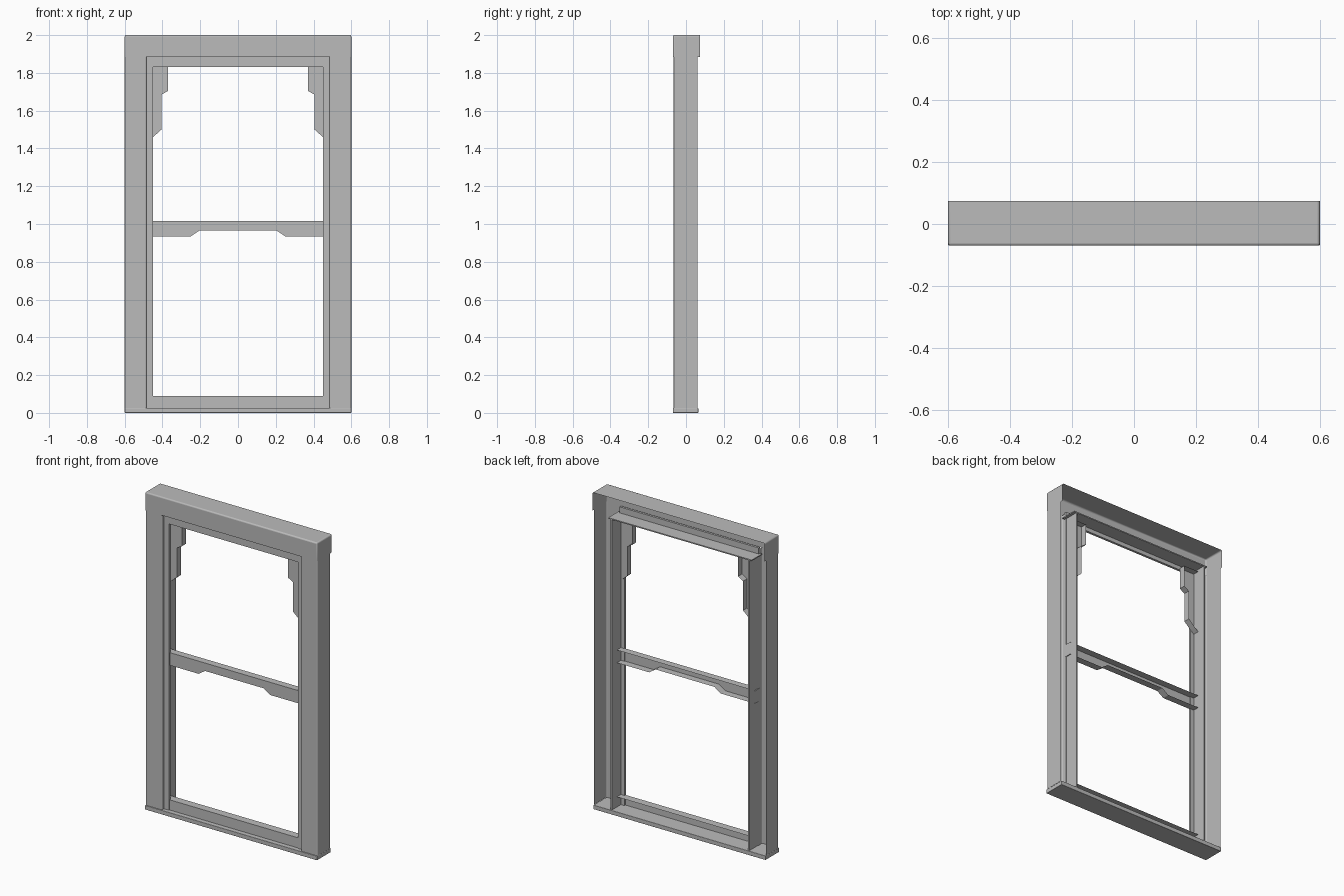
import bpy, bmesh
from mathutils import Vector

old = bpy.data.objects.get("Cube")
if old:
    bpy.data.objects.remove(old, do_unlink=True)

grey = bpy.data.materials.new("warm_grey")
grey.use_nodes = True
GREY = (0.5, 0.5, 0.5, 1)
grey.diffuse_color = GREY
grey.node_tree.nodes["Principled BSDF"].inputs["Base Color"].default_value = GREY


def finish(name, bm, bevel=0):
    bmesh.ops.recalc_face_normals(bm, faces=bm.faces)
    mesh = bpy.data.meshes.new(name)
    bm.to_mesh(mesh)
    bm.free()
    mesh.materials.append(grey)
    obj = bpy.data.objects.new(name, mesh)
    bpy.context.collection.objects.link(obj)
    if bevel:
        mod = obj.modifiers.new("soft_edges", "BEVEL")
        mod.width = bevel
        mod.segments = 3
        mod.limit_method = "ANGLE"
        bpy.context.view_layer.objects.active = obj
        obj.select_set(True)
        bpy.ops.object.shade_smooth_by_angle()
        obj.select_set(False)
    return obj


def box(name, x, y, z, open_sides=(), bevel=0):
    """Box between ranges; sides facing any open direction are left out."""
    bm = bmesh.new()
    bmesh.ops.create_cube(bm, size=1)
    bm.normal_update()
    gone = [f for f in bm.faces if any(f.normal.dot(Vector(d)) > 0.9 for d in open_sides)]
    bmesh.ops.delete(bm, geom=gone, context="FACES")
    for v in bm.verts:
        v.co = [r[0] if c < 0 else r[1] for c, r in zip(v.co, (x, y, z))]
    return finish(name, bm, bevel)


def tray(name, outline, y0, y1, sign=1):
    """Front plate of an x-z outline with edge returns, open at the back."""
    bm = bmesh.new()
    front = [bm.verts.new((sign * x, y0, z)) for x, z in outline]
    back = [bm.verts.new((sign * x, y1, z)) for x, z in outline]
    bm.faces.new(front)
    for i in range(len(front)):
        j = (i + 1) % len(front)
        bm.faces.new((front[i], front[j], back[j], back[i]))
    return finish(name, bm)


BACK, UP, DOWN = (0, 1, 0), (0, 0, 1), (0, 0, -1)

# Header cover, hollow at the back and underneath
box("header_cover", (-0.6, 0.6), (-0.07, 0.075), (1.885, 2), (BACK, DOWN), 0.008)

# Sill
box("sill", (-0.6, 0.6), (-0.07, 0.065), (0, 0.026), (), 0.002)

# Head of the frame: front strip and the plate behind it
box("head_strip", (-0.485, 0.485), (-0.045, -0.03), (1.83, 1.9))
box("head_plate", (-0.5, 0.5), (-0.045, 0.06), (1.855, 1.862))

# Mirrored uprights and corner brackets
bracket = [(0.475, 1.84), (0.37, 1.84), (0.37, 1.705), (0.405, 1.685),
           (0.405, 1.5), (0.45, 1.46), (0.475, 1.44)]
for side, s in (("left", 1), ("right", -1)):
    def span(a, b):
        return sorted((s * a, s * b))
    # Casing shell: front, outer side and a short inner return
    bm = bmesh.new()
    path = [(0.485, -0.03), (0.485, -0.065), (0.6, -0.065), (0.6, 0.06)]
    rows = [[bm.verts.new((s * x, y, z)) for x, y in path] for z in (0.026, 1.89)]
    for i in range(len(path) - 1):
        bm.faces.new((rows[0][i], rows[0][i + 1], rows[1][i + 1], rows[1][i]))
    finish(side + "_casing", bm, 0.006)
    box(side + "_frame_strip", span(0.45, 0.486), (-0.045, -0.03), (0.026, 1.84))
    box(side + "_jamb", span(0.475, 0.483), (-0.03, 0.06), (0.026, 1.862))
    tray(side + "_bracket", bracket, -0.03, 0.01, s)

# Middle rail with a raised underside, its ends set through the jambs
rail = [(0.488, 1.015), (0.488, 0.935), (0.25, 0.935), (0.205, 0.965)]
rail += [(-x, z) for x, z in reversed(rail)]
tray("middle_rail", rail, -0.035, 0.01)

# Bottom rail
box("bottom_rail", (-0.475, 0.475), (-0.04, 0.01), (0.026, 0.09), (BACK, DOWN))
